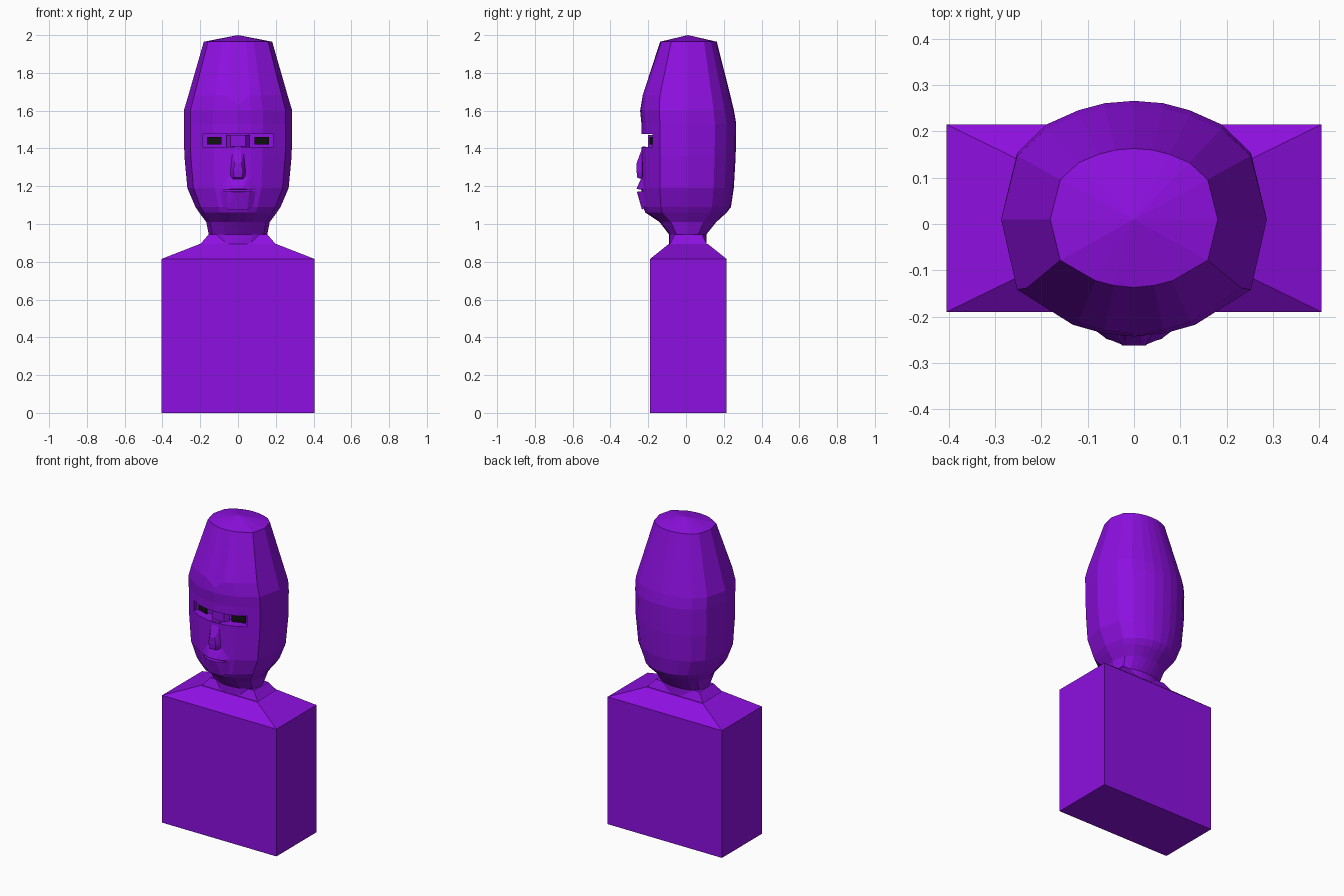
import bpy, bmesh

if "Cube" in bpy.data.objects:
    bpy.data.objects.remove(bpy.data.objects["Cube"])


def material(name, rgb):
    m = bpy.data.materials.new(name)
    m.diffuse_color = (*rgb, 1)
    m.use_nodes = True
    m.node_tree.nodes["Principled BSDF"].inputs["Base Color"].default_value = m.diffuse_color
    return m


PURPLE = material("purple", (0.27, 0.005, 0.75))
BLACK = material("black", (0.006, 0.006, 0.006))


def finish(name, bm, mat=PURPLE):
    bmesh.ops.recalc_face_normals(bm, faces=bm.faces)
    me = bpy.data.meshes.new(name)
    bm.to_mesh(me)
    bm.free()
    me.materials.append(mat)
    ob = bpy.data.objects.new(name, me)
    bpy.context.collection.objects.link(ob)
    return ob


def hull(name, pts, mat=PURPLE, mirror=True):
    """Convex faceted solid; points are mirrored across x when asked."""
    bm = bmesh.new()
    full = set(pts)
    if mirror:
        full |= {(-x, y, z) for x, y, z in pts}
    for p in sorted(full):
        bm.verts.new(p)
    r = bmesh.ops.convex_hull(bm, input=bm.verts[:])
    junk = {g for g in r["geom_interior"] + r["geom_unused"] if isinstance(g, bmesh.types.BMVert)}
    bmesh.ops.delete(bm, geom=list(junk), context='VERTS')
    bmesh.ops.dissolve_limit(bm, angle_limit=0.01, verts=bm.verts, edges=bm.edges)
    return finish(name, bm, mat)


def box(x0, x1, y0, y1, z):
    return [(x, y, z) for x in (x0, x1) for y in (y0, y1)]


# torso block, sloping shoulders and collar
hull("torso", box(-.405, .405, -.19, .215, 0) + box(-.405, .405, -.19, .215, .815))
hull("shoulders", box(-.405, .405, -.19, .215, .815) + box(-.2, .2, -.09, .115, .895))
hull("collar", box(-.2, .2, -.085, .11, .893) + box(-.155, .155, -.06, .085, .945))

# head and neck: lofted rings from a half cross-section (front to back)
HALF = [(0, -1), (.24, -.97), (.46, -.9), (.88, -.6), (1, 0),
        (.88, .56), (.66, .8), (.42, .92), (.22, .98), (0, 1)]
SECTION = HALF + [(-x, y) for x, y in HALF[-2:0:-1]]
# height, half width, front y, back y
RINGS = [(.885, .150, -.090, .110), (.945, .155, -.090, .108), (1.01, .168, -.140, .160),
         (1.06, .205, -.215, .215), (1.09, .225, -.228, .238), (1.19, .268, -.238, .253),
         (1.36, .284, -.236, .263), (1.53, .287, -.236, .266), (1.60, .287, -.243, .254),
         (1.68, .263, -.237, .235), (1.965, .181, -.137, .163)]
bm = bmesh.new()
loops = []
for z, w, f, b in RINGS:
    ring = []
    for i, (x, y) in enumerate(SECTION):
        dz = -.05 if z == 1.68 and i == 0 else 0      # dip of the brow line
        depth = (.01 - f) if y < 0 else (b - .01)
        ring.append(bm.verts.new((x * w, .01 + y * depth, z + dz)))
    loops.append(ring)
n = len(SECTION)
for a, b in zip(loops, loops[1:]):
    for i in range(n):
        bm.faces.new((a[i], a[(i + 1) % n], b[(i + 1) % n], b[i]))
apex = bm.verts.new((0, .01, 2.0))
for i in range(n):
    bm.faces.new((loops[-1][i], loops[-1][(i + 1) % n], apex))
bm.faces.new(loops[0][::-1])
head = finish("head", bm)

# eye slot cut across the face
cutter = hull("eye_slot_cutter", [(x, y, z) for z in (1.407, 1.476)
              for x, y in ((.188, -.15), (.085, -.188), (.188, -.4))])
cutter.hide_render = True
cutter.hide_set(True)
mod = head.modifiers.new("eye_slot", 'BOOLEAN')
mod.operation = 'DIFFERENCE'
mod.object = cutter
mod.solver = 'EXACT'

# nose bridge inside the slot
hull("nose_bridge", [(.06, -.17, z) for z in (1.40, 1.47)] + [(.04, -.2, z) for z in (1.40, 1.47)])

# eyes: thin black plates lying on the slanted back of the slot
for s, side in ((1, "right"), (-1, "left")):
    pts = []
    for x in (.088, .165):
        y = -.188 + (x - .085) * .369
        pts += [(s * x, y + d, z) for d in (-.006, .002) for z in (1.42, 1.461)]
    hull("eye_" + side, pts, BLACK, mirror=False)

# nose
hull("nose", [(.035, -.215, 1.41), (.014, -.229, 1.41), (.05, -.215, 1.26), (.018, -.262, 1.32),
              (.026, -.262, 1.28), (.02, -.258, 1.245), (.035, -.215, 1.232)])

# mouth: upper and lower lip with a narrow gap
hull("upper_lip", [(.06, -.225, 1.26), (.125, -.20, 1.20), (.11, -.21, 1.183),
                   (.06, -.247, 1.183), (.022, -.262, 1.186), (.03, -.245, 1.225)])
hull("lower_lip", [(.11, -.205, 1.172), (.06, -.248, 1.172), (.022, -.26, 1.17),
                   (.04, -.249, 1.14), (.1, -.20, 1.11), (.05, -.233, 1.075)])
